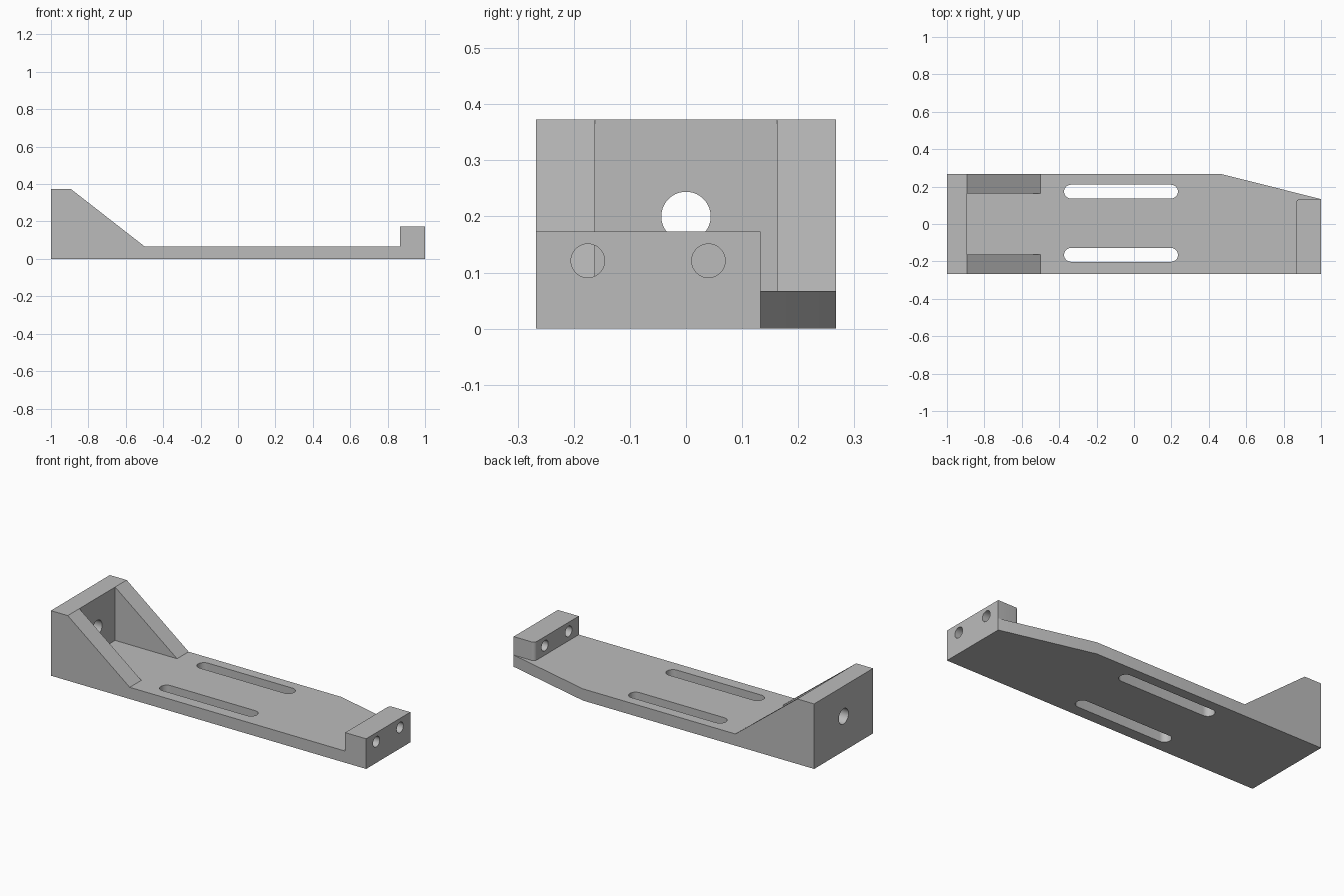
import bpy, bmesh, math
from mathutils import Matrix, Vector

if "Cube" in bpy.data.objects:
    bpy.data.objects.remove(bpy.data.objects["Cube"], do_unlink=True)

grey = bpy.data.materials.new("plain_grey")
grey.use_nodes = True
COLOUR = (0.5, 0.5, 0.5, 1)
grey.diffuse_color = COLOUR
grey.node_tree.nodes["Principled BSDF"].inputs["Base Color"].default_value = COLOUR

HALF = 0.267      # half width of the bracket
PLATE = 0.067     # plate thickness
WALL_X = -0.893   # inner face of the tall wall
WALL_TOP = 0.373
BLOCK_X = 0.867   # inner face of the low end block


def prism(name, outline, axis, start, end):
    """Extrude an outline along z (points are x, y), y (x, z) or x (y, z)."""
    place = {"z": lambda a, b: (a, b, start),
             "y": lambda a, b: (a, start, b),
             "x": lambda a, b: (start, a, b)}[axis]
    step = Vector([(end - start) * (axis == k) for k in "xyz"])
    bm = bmesh.new()
    face = bm.faces.new([bm.verts.new(place(a, b)) for a, b in outline])
    top = bmesh.ops.extrude_face_region(bm, geom=[face])["geom"]
    bmesh.ops.translate(bm, vec=step, verts=[v for v in top if isinstance(v, bmesh.types.BMVert)])
    bmesh.ops.recalc_face_normals(bm, faces=bm.faces)
    mesh = bpy.data.meshes.new(name)
    bm.to_mesh(mesh)
    bm.free()
    mesh.materials.append(grey)
    obj = bpy.data.objects.new(name, mesh)
    bpy.context.collection.objects.link(obj)
    return obj


def arc(cx, cy, r, a0, a1, n):
    angles = [math.radians(a0 + (a1 - a0) * i / n) for i in range(n + 1)]
    return [(cx + r * math.cos(a), cy + r * math.sin(a)) for a in angles]


def combine(body, other, operation):
    """Apply a boolean to the body and remove the other object."""
    mod = body.modifiers.new(operation, "BOOLEAN")
    mod.operation = operation
    mod.solver = "EXACT"
    mod.object = other
    bpy.context.view_layer.objects.active = body
    bpy.ops.object.modifier_apply(modifier=mod.name)
    bpy.data.objects.remove(other, do_unlink=True)


# Base plate with one tapered corner
body = prism("mounting_bracket",
             [(-1, -HALF), (1, -HALF), (1, 0.133), (0.467, HALF), (-1, HALF)],
             "z", 0, PLATE)

# Tall end wall
combine(body, prism("end_wall", [(-1, 0), (WALL_X, 0), (WALL_X, WALL_TOP), (-1, WALL_TOP)],
                    "y", -HALF, HALF), "UNION")

# Sloping side gussets
gusset = [(-1, 0), (-0.5, 0), (-0.5, PLATE), (WALL_X, WALL_TOP), (-1, WALL_TOP)]
for side in (-1, 1):
    combine(body, prism("gusset", gusset, "y", side * 0.162, side * HALF), "UNION")

# Low end block with a rounded inner corner
r = 0.02
block = [(BLOCK_X, -HALF), (1, -HALF), (1, 0.133)] + arc(BLOCK_X + r, 0.133 - r, r, 90, 180, 6)
combine(body, prism("end_block", block, "z", 0, 0.173), "UNION")

# Long slots through the plate
r = 0.037
for y in (-0.165, 0.173):
    slot = arc(0.235 - r, y, r, -90, 90, 16) + arc(-0.374 + r, y, r, 90, 270, 16)
    combine(body, prism("slot_cutter", slot, "z", -0.1, 0.2), "DIFFERENCE")

# Round holes through the wall and the block
for y, z, r, x0, x1 in ((0, 0.2, 0.044, -1.1, -0.8),
                        (-0.175, 0.121, 0.03, 0.8, 1.1),
                        (0.04, 0.121, 0.03, 0.8, 1.1)):
    combine(body, prism("hole_cutter", arc(y, z, r, 0, 360, 40)[:-1], "x", x0, x1), "DIFFERENCE")

# Smooth the curved faces and keep the corners sharp
bpy.ops.object.select_all(action="DESELECT")
body.select_set(True)
bpy.context.view_layer.objects.active = body
bpy.ops.object.shade_smooth_by_angle(angle=math.radians(25))
